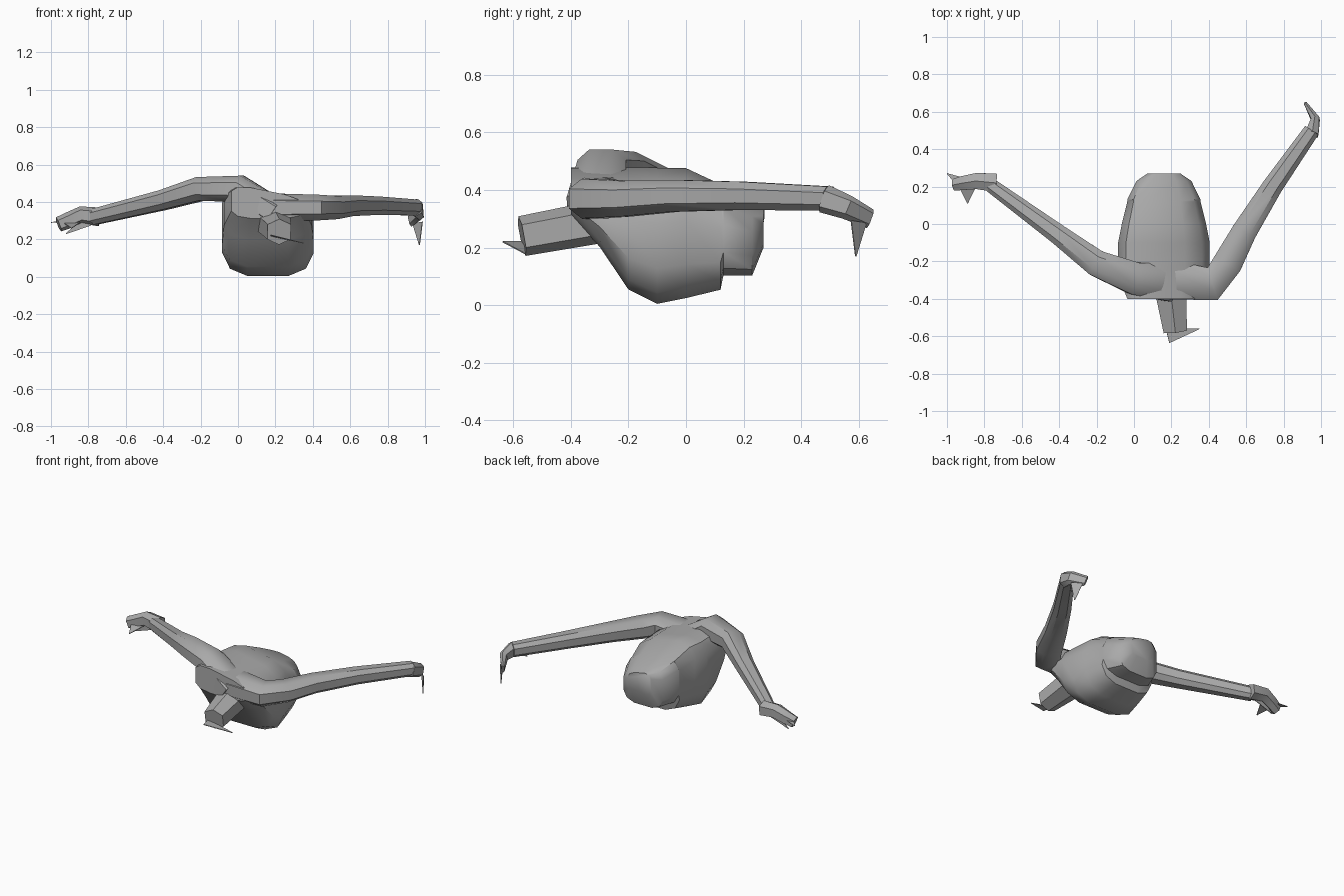
import bpy, math
from mathutils import Vector

default_cube = bpy.data.objects.get("Cube")
if default_cube:
    bpy.data.objects.remove(default_cube)

grey = bpy.data.materials.new("plain grey")
grey.use_nodes = True
grey.diffuse_color = (0.4, 0.4, 0.4, 1)
grey.node_tree.nodes["Principled BSDF"].inputs["Base Color"].default_value = grey.diffuse_color


def soften(value, power):
    return math.copysign(abs(value) ** power, value)


def oval(center, side, up, sides, power):
    """Rounded-box cross-section around a centre."""
    angles = [math.tau * (step + 0.5) / sides for step in range(sides)]
    return [center + side * soften(math.cos(angle), power) + up * soften(math.sin(angle), power)
            for angle in angles]


def loft(name, rings):
    """Skin a row of cross-sections and close both ends."""
    count = len(rings[0])
    verts = [point for ring in rings for point in ring]
    faces = []
    for start in range(0, len(verts) - count, count):
        for corner in range(count):
            following = (corner + 1) % count
            faces.append((start + corner, start + following,
                          start + count + following, start + count + corner))
    faces.append(tuple(reversed(range(count))))
    faces.append(tuple(range(len(verts) - count, len(verts))))

    mesh = bpy.data.meshes.new(name)
    mesh.from_pydata(verts, [], faces)
    mesh.materials.append(grey)
    part = bpy.data.objects.new(name, mesh)
    bpy.context.collection.objects.link(part)
    bpy.ops.object.select_all(action='DESELECT')
    part.select_set(True)
    bpy.context.view_layer.objects.active = part
    bpy.ops.object.shade_smooth_by_angle(angle=math.radians(40))


def limb(name, path, start_size, end_size, sides=8):
    """Taper a tube along a path, with (width, height) given at each end."""
    points = [Vector(point) for point in path]
    last = len(points) - 1
    rings = []
    for index, point in enumerate(points):
        along = (points[min(index + 1, last)] - points[max(index - 1, 0)]).normalized()
        side = Vector((along.y, -along.x, 0)).normalized()
        up = along.cross(side)
        size = Vector(start_size).lerp(Vector(end_size), index / last) / 2
        rings.append(oval(point, side * size.x, up * size.y, sides, 0.8))
    loft(name, rings)


def flap(name, base, tip, width, height):
    """Thin torn sheet running to a point."""
    limb(name, [base, tip], (width, height), (0.005, 0.005), sides=4)


def torso(name, sections):
    """Each section is y, half width and underside; the back slopes by rule."""
    rings = []
    for y, half_width, bottom in sections:
        top = 0.46 - max(0, y) * 0.45
        middle = Vector((0.16, y, (top + bottom) / 2))
        ring = oval(middle, Vector((half_width, 0, 0)),
                    Vector((0, 0, (bottom - top) / 2)), sides=12, power=0.6)
        # The right shoulder is raised
        for point in ring:
            if point.z > middle.z:
                point.z -= (point.x - middle.x) * 0.2
        rings.append(ring)
    loft(name, rings)


# Chest, belly and the stepped waist
torso("torso", [(-0.4, 0.2, 0.31), (-0.3, 0.24, 0.2), (-0.2, 0.25, 0.05), (-0.1, 0.25, 0),
                (0, 0.23, 0.02), (0.12, 0.2, 0.05), (0.13, 0.2, 0.1),
                (0.23, 0.15, 0.1), (0.27, 0.09, 0.2)])

# Arms swept out and back, their roots sunk into the chest
limb("right_arm", [(0.19, -0.31, 0.34), (0, -0.29, 0.47), (-0.2, -0.21, 0.47),
                   (-0.4, -0.06, 0.41), (-0.77, 0.21, 0.32)], (0.22, 0.18), (0.08, 0.09))
limb("left_arm", [(0.2, -0.3, 0.37), (0.42, -0.32, 0.37), (0.5, -0.21, 0.37),
                  (0.59, -0.04, 0.38), (0.74, 0.2, 0.38), (0.95, 0.5, 0.37)],
     (0.22, 0.16), (0.09, 0.09))

# Hands
limb("right_hand", [(-0.74, 0.22, 0.32), (-0.84, 0.23, 0.33), (-0.91, 0.22, 0.3),
                    (-0.96, 0.21, 0.28)], (0.11, 0.1), (0.07, 0.08), sides=6)
limb("left_hand", [(0.95, 0.48, 0.37), (0.97, 0.56, 0.34), (0.92, 0.64, 0.3)],
     (0.08, 0.1), (0.02, 0.07), sides=6)

# Neck stub
limb("neck", [(0.19, -0.3, 0.29), (0.22, -0.57, 0.24)], (0.2, 0.15), (0.14, 0.14), sides=6)

# Torn flaps at the neck and pointed fingers
thin = 0.006
flap("neck_flap", (0.18, -0.6, 0.22), (0.35, -0.56, 0.18), 0.1, thin)
flap("right_thumb", (-0.89, 0.2, 0.29), (-0.89, 0.11, 0.26), 0.12, thin)
flap("right_finger", (-0.92, 0.22, 0.3), (-1, 0.27, 0.29), 0.08, thin)
flap("right_palm", (-0.8, 0.22, 0.3), (-0.92, 0.22, 0.23), thin, 0.08)
flap("left_thumb", (0.95, 0.49, 0.34), (0.87, 0.45, 0.33), 0.08, thin)
flap("left_finger", (0.96, 0.6, 0.29), (0.97, 0.59, 0.17), thin, 0.1)
